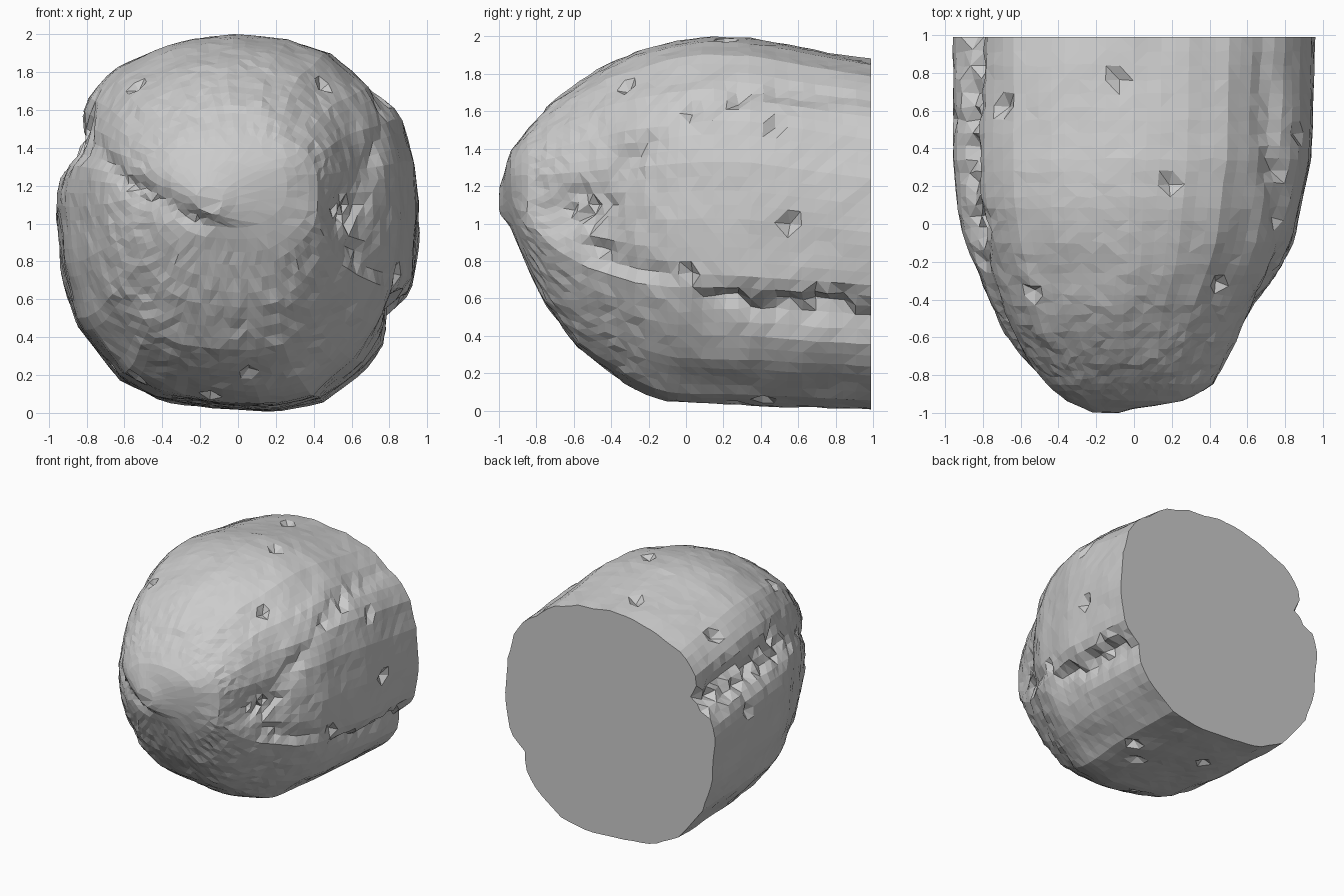
import bpy, bmesh, math, random
from mathutils import Vector, noise

if "Cube" in bpy.data.objects:
    bpy.data.objects.remove(bpy.data.objects["Cube"])

random.seed(4)
SEG, RINGS = 84, 40

# Silhouettes along depth: y, left x, right x, bottom z, top z
STATIONS = [
    (-1.0, -0.22, -0.08, 1.05, 1.2), (-0.97, -0.28, 0.02, 1.02, 1.3),
    (-0.94, -0.35, 0.25, 0.99, 1.385), (-0.86, -0.46, 0.42, 0.8, 1.5),
    (-0.73, -0.58, 0.5, 0.53, 1.64), (-0.58, -0.685, 0.57, 0.33, 1.76),
    (-0.41, -0.77, 0.66, 0.2, 1.86), (-0.25, -0.83, 0.77, 0.1, 1.925),
    (-0.08, -0.9, 0.85, 0.04, 1.975), (0.1, -0.94, 0.89, 0.03, 2.0),
    (0.32, -0.96, 0.94, 0.02, 2.0), (0.6, -0.96, 0.95, 0.01, 1.95),
    (0.99, -0.96, 0.96, 0.0, 1.88)]

# Cross-section outline, clockwise from the top, in a -1..1 box
OUTLINE = [(0, 1), (.31, .97), (.53, .9), (.66, .8), (.8, .71), (.92, .55),
           (.98, .33), (1, .05), (.98, -.2), (.98, -.36), (.84, -.58),
           (.69, -.77), (.47, -.94), (.2, -1), (-.1, -.98), (-.42, -.94),
           (-.64, -.83), (-.88, -.54), (-.97, -.25), (-1, .1), (-.98, .35),
           (-.92, .5), (-.85, .64), (-.68, .82), (-.42, .93), (-.2, .98)]

# Cracks: path points, width, depth
CRACKS = [
    ([(-.2, -.97, 1.03), (-.5, -.8, 1.17), (-.66, -.55, 1.3), (-.77, -.2, 1.42)], .06, .045),
    ([(-.8, 0, 1.45), (-.9, .3, 1.44), (-.9, .99, 1.4)], .14, .13),
    ([(.48, -.68, 1.08), (.6, -.48, 1.1)], .11, .07),
    ([(.62, -.45, 1.15), (.7, -.25, 1.38), (.74, 0, 1.58), (.73, .3, 1.72), (.74, .99, 1.72)], .07, .035),
    ([(.58, -.5, .85), (.75, -.2, .75), (.85, .1, .6)], .06, .04),
    ([(.85, .2, .54), (.88, .6, .53), (.87, .99, .52)], .12, .1)]


def station(y):
    for a, b in zip(STATIONS, STATIONS[1:]):
        if y <= b[0] + 1e-6:
            t = (y - a[0]) / (b[0] - a[0])
            return [p + (q - p) * t for p, q in zip(a[1:], b[1:])]
    return STATIONS[-1][1:]


def resample(points, n):
    pts = [Vector(p) for p in points]
    pts.append(pts[0])
    lens = [(b - a).length for a, b in zip(pts, pts[1:])]
    out = []
    for k in range(n):
        d, i = sum(lens) * k / n, 0
        while d > lens[i]:
            d -= lens[i]
            i += 1
        out.append(pts[i].lerp(pts[i + 1], d / lens[i]))
    return out


def crack_depth(p):
    depth = 0
    for path, width, amount in CRACKS:
        best = 9
        for a, b in zip(path, path[1:]):
            a, b = Vector(a), Vector(b)
            t = max(0, min(1, (p - a).dot(b - a) / (b - a).length_squared))
            best = min(best, (p - a.lerp(b, t)).length)
        depth = max(depth, amount * math.exp(-(best / width) ** 2))
    return depth


# Boulder body: lofted rings from the nose to the flat cut back
section = resample(OUTLINE, SEG)
bm = bmesh.new()
rings = []
for r in range(RINGS):
    s = r / (RINGS - 1)
    y0 = -1 + 1.99 * s ** 1.5
    rough = min(1, s * 4)
    left, right, low, high = station(y0)
    ring = []
    for q in section:
        p = Vector(((left + right) / 2 + q.x * (right - left) / 2, y0,
                    (low + high) / 2 + q.y * (high - low) / 2))
        inward = Vector((-.1, .25, 1.02)) - p
        if y0 > .25:
            inward.y = 0
        inward.normalize()
        d = crack_depth(p) * random.uniform(1 - .4 * rough, 1 + .4 * rough)
        d += .012 * noise.noise(p * 4) + .005 * rough * random.random()
        if random.random() < .01 and 8 < r < RINGS - 2:
            d += random.uniform(.03, .05)
        p += inward * d
        if 0 < r < RINGS - 1:
            p.y += random.uniform(-.009, .009) * rough ** 2
        p.z = max(0, p.z)
        ring.append(bm.verts.new(p))
    rings.append(ring)

for a, b in zip(rings, rings[1:]):
    for i in range(SEG):
        j = (i + 1) % SEG
        bm.faces.new((a[i], a[j], b[j], b[i]))

# Nose tip and flat cut back
bm.faces.new(rings[0])
bm.faces.new(rings[-1])
# Merge the crowded points near the nose so facets stay even
bmesh.ops.remove_doubles(bm, verts=[v for v in bm.verts if v.co.y < -.6], dist=.03)
bmesh.ops.triangulate(bm, faces=bm.faces[:])
bmesh.ops.recalc_face_normals(bm, faces=bm.faces[:])

mesh = bpy.data.meshes.new("boulder")
bm.to_mesh(mesh)
bm.free()
boulder = bpy.data.objects.new("boulder", mesh)
bpy.context.collection.objects.link(boulder)
